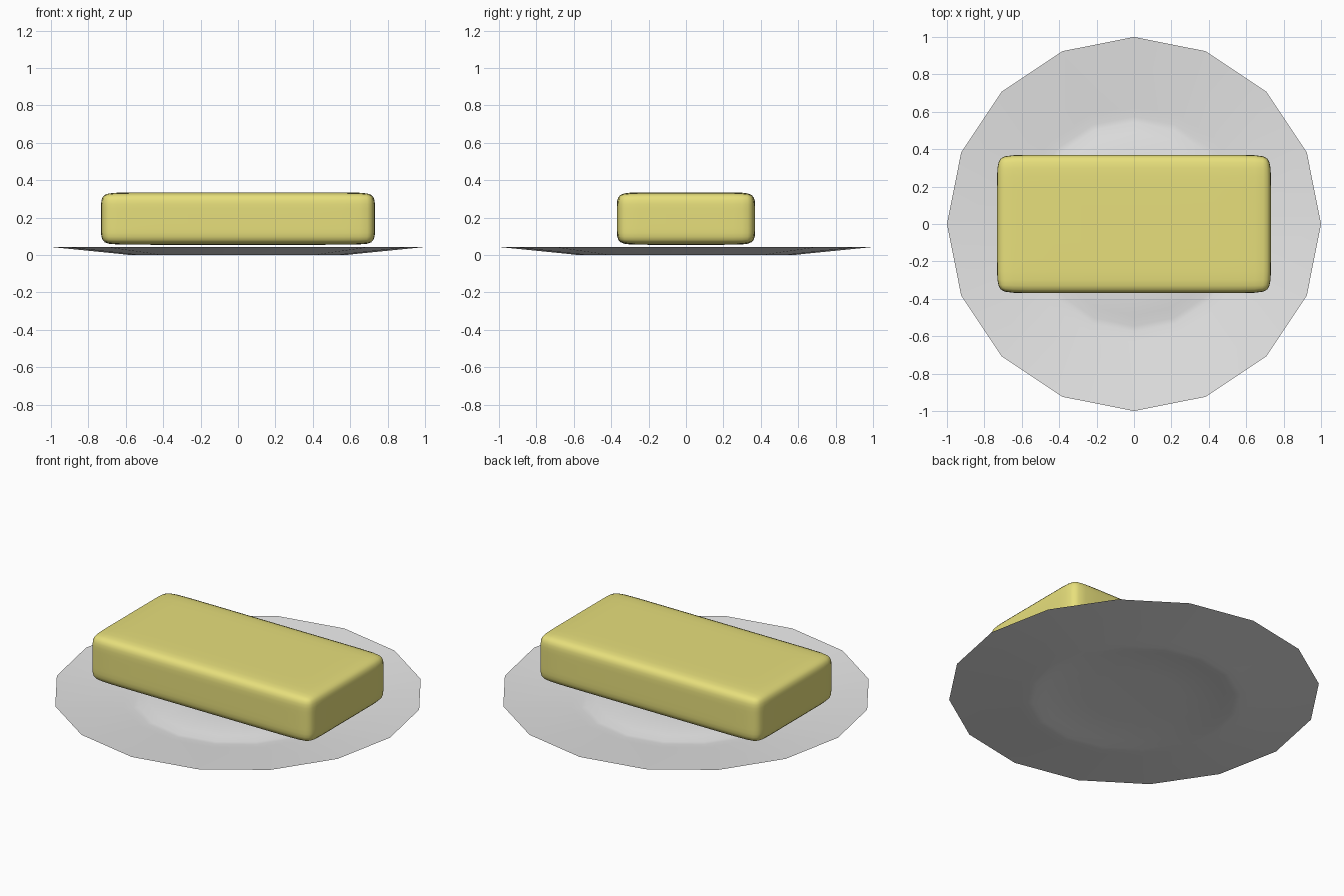
import bpy, bmesh, math
from mathutils import Vector

if "Cube" in bpy.data.objects:
    bpy.data.objects.remove(bpy.data.objects["Cube"])


def material(name, color):
    m = bpy.data.materials.new(name)
    m.diffuse_color = (*color, 1)
    m.use_nodes = True
    m.node_tree.nodes["Principled BSDF"].inputs["Base Color"].default_value = m.diffuse_color
    return m


def finish(name, bm, mat):
    bmesh.ops.recalc_face_normals(bm, faces=bm.faces)
    me = bpy.data.meshes.new(name)
    bm.to_mesh(me)
    bm.free()
    me.materials.append(mat)
    for p in me.polygons:
        p.use_smooth = True
    ob = bpy.data.objects.new(name, me)
    bpy.context.collection.objects.link(ob)
    return ob


yellow = material("butter yellow", (0.80, 0.74, 0.20))
grey = material("plate grey", (0.80, 0.80, 0.80))

# Plate: thin 16-sided sheet, slightly raised centre and sloping rim
SIDES = 16
profile = [(0.25, 0.02), (0.49, 0.015), (0.545, 0.002), (0.575, 0.002),
           (0.63, 0.008), (1.0, 0.045)]
bm = bmesh.new()
rings = [[bm.verts.new((r * math.cos(math.tau * i / SIDES),
                        r * math.sin(math.tau * i / SIDES), z))
          for i in range(SIDES)] for r, z in profile]
bm.faces.new(rings[0])
for a, b in zip(rings, rings[1:]):
    for i in range(SIDES):
        j = (i + 1) % SIDES
        bm.faces.new((a[i], b[i], b[j], a[j]))
bm.normal_update()
plate = finish("plate", bm, grey)
if plate.data.polygons[0].normal.z < 0:
    plate.data.flip_normals()
# rest the lowest ring on the ground
low = min(v.co.z for v in plate.data.vertices)
for v in plate.data.vertices:
    v.co.z -= low

# Butter block: box with support loops, rounded by subdivision
size = Vector((1.465, 0.74, 0.28))
centre = Vector((0, 0, 0.195))
inset = (0.12, 0.12, 0.08)
bm = bmesh.new()
bmesh.ops.create_cube(bm, size=1)
for v in bm.verts:
    v.co = Vector(c * s for c, s in zip(v.co, size)) + centre
for axis in range(3):
    for side in (-1, 1):
        n = Vector((0, 0, 0))
        n[axis] = 1
        p = centre + n * side * (size[axis] / 2 - inset[axis])
        bmesh.ops.bisect_plane(bm, geom=bm.verts[:] + bm.edges[:] + bm.faces[:],
                               plane_co=p, plane_no=n)
butter = finish("butter_block", bm, yellow)
sub = butter.modifiers.new("rounding", 'SUBSURF')
sub.levels = sub.render_levels = 2
